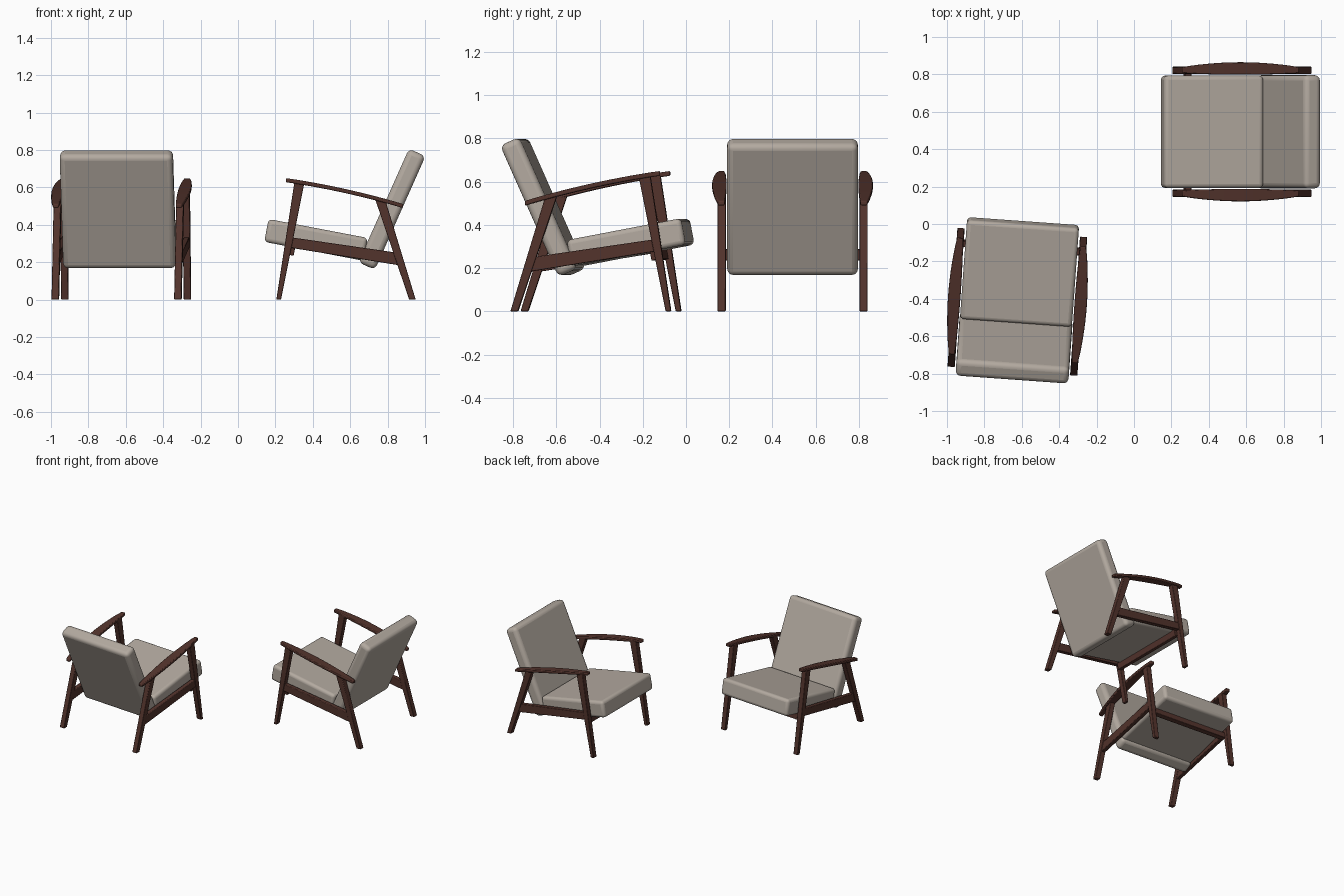
import bpy, bmesh, math
from mathutils import Matrix, Vector

if "Cube" in bpy.data.objects:
    bpy.data.objects.remove(bpy.data.objects["Cube"])


def material(name, colour):
    mat = bpy.data.materials.new(name)
    mat.use_nodes = True
    mat.diffuse_color = (*colour, 1)
    mat.node_tree.nodes["Principled BSDF"].inputs["Base Color"].default_value = (*colour, 1)
    return mat


FABRIC = material("beige fabric", (0.45, 0.40, 0.35))
WOOD = material("dark brown wood", (0.085, 0.033, 0.025))


def add_part(name, bm, mat, place, bevel, segments=1, mirror=False):
    """Turn a bmesh into an object whose origin is the chair centre."""
    bmesh.ops.recalc_face_normals(bm, faces=bm.faces)
    mesh = bpy.data.meshes.new(name)
    bm.to_mesh(mesh)
    bm.free()
    mesh.materials.append(mat)
    obj = bpy.data.objects.new(name, mesh)
    bpy.context.collection.objects.link(obj)
    obj.matrix_world = place
    if mirror:
        mod = obj.modifiers.new("Mirror", 'MIRROR')
        mod.use_axis = (False, True, False)
    mod = obj.modifiers.new("Bevel", 'BEVEL')
    mod.width, mod.segments = bevel, segments
    mod.limit_method = 'ANGLE'
    bpy.ops.object.select_all(action='DESELECT')
    obj.select_set(True)
    bpy.context.view_layer.objects.active = obj
    bpy.ops.object.shade_smooth_by_angle(angle=math.radians(35))


def profile_slab(outline, y0, y1):
    """Extrude a side outline (x, z) across the chair."""
    bm = bmesh.new()
    face = bm.faces.new([bm.verts.new((x, y0, z)) for x, z in outline])
    side = bmesh.ops.extrude_face_region(bm, geom=[face])["geom"]
    moved = [v for v in side if isinstance(v, bmesh.types.BMVert)]
    bmesh.ops.translate(bm, verts=moved, vec=(0, y1 - y0, 0))
    return bm


def tilted_box(size, centre, tilt):
    bm = bmesh.new()
    matrix = (Matrix.Translation(centre) @ Matrix.Rotation(math.radians(tilt), 4, 'Y')
              @ Matrix.Diagonal((*size, 1)))
    bmesh.ops.create_cube(bm, size=1, matrix=matrix)
    return bm


def armrest():
    """Thin sloping board with a bulging plan and a slight upward bow."""
    bm = bmesh.new()
    steps, rings = 14, []
    for i in range(steps + 1):
        t = i / steps
        swell = math.sin(math.pi * t) ** 0.8
        x = -0.313 + 0.625 * t
        z = 0.638 - 0.138 * t + 0.012 * swell
        inner, outer = 0.314 - 0.009 * swell, 0.345 + 0.027 * swell
        rings.append([bm.verts.new(p) for p in (
            (x, inner, z - 0.011), (x, outer, z - 0.011),
            (x, outer, z + 0.011), (x, inner, z + 0.011))])
    for a, b in zip(rings, rings[1:]):
        for k in range(4):
            n = (k + 1) % 4
            bm.faces.new((a[k], a[n], b[n], b[k]))
    bm.faces.new(rings[0])
    bm.faces.new(rings[-1])
    return bm


def chair(prefix, location, turn):
    place = Matrix.Translation(location) @ Matrix.Rotation(math.radians(turn), 4, 'Z')

    # Cushions
    add_part(prefix + "seat_cushion", tilted_box((0.54, 0.60, 0.124), (-0.153, 0, 0.319), 10.8),
             FABRIC, place, 0.022, 4)
    add_part(prefix + "back_cushion", tilted_box((0.097, 0.605, 0.665), (0.253, 0, 0.483), 24),
             FABRIC, place, 0.028, 4)

    # Wooden side frames, mirrored to both sides
    front_leg = [(-0.365, 0), (-0.34, 0), (-0.215, 0.625), (-0.267, 0.637)]
    back_leg = [(0.345, 0), (0.38, 0), (0.22, 0.525), (0.163, 0.538)]
    rail = [(-0.29, 0.277), (0.30, 0.182), (0.285, 0.25), (-0.28, 0.332)]
    for name, outline, y0, y1 in (("front_legs", front_leg, 0.309, 0.348),
                                  ("back_legs", back_leg, 0.309, 0.348),
                                  ("side_rails", rail, 0.312, 0.344)):
        add_part(prefix + name, profile_slab(outline, y0, y1), WOOD, place, 0.004, 2, True)
    add_part(prefix + "armrests", armrest(), WOOD, place, 0.005, 2, True)

    # Cross bar under the front of the seat
    add_part(prefix + "front_cross_bar", tilted_box((0.035, 0.63, 0.05), (-0.285, 0, 0.262), 10.8),
             WOOD, place, 0.004, 2)


chair("right_chair_", Vector((-0.623, -0.409, 0)), -94.1)
chair("left_chair_", Vector((0.57, 0.493, 0)), 0)
